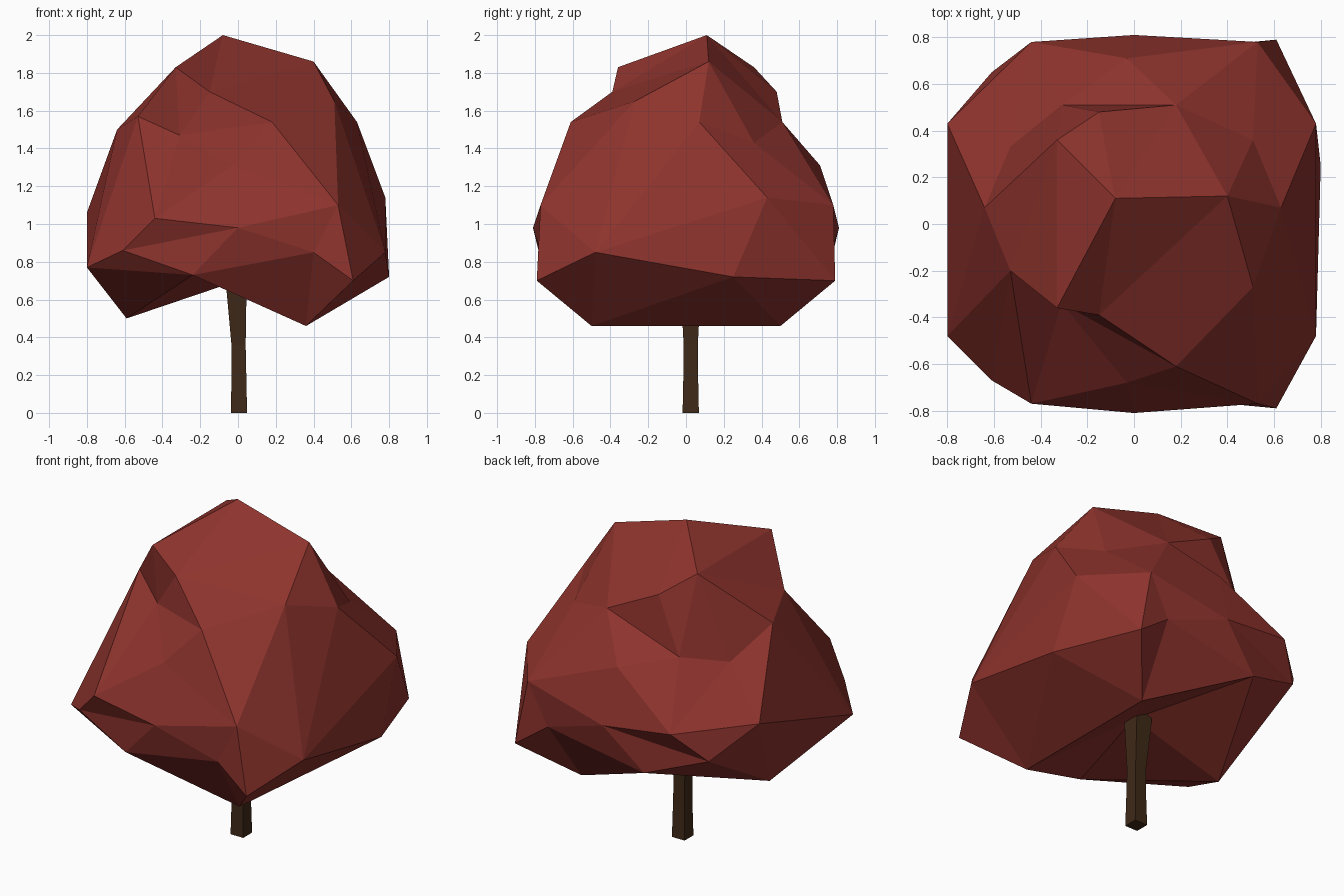
import bpy, bmesh, math
from mathutils import Vector

if "Cube" in bpy.data.objects:
    bpy.data.objects.remove(bpy.data.objects["Cube"])


def material(name, rgb):
    m = bpy.data.materials.new(name)
    m.diffuse_color = (*rgb, 1)
    m.use_nodes = True
    m.node_tree.nodes["Principled BSDF"].inputs["Base Color"].default_value = m.diffuse_color
    return m


def finish(bm, name, mat):
    mesh = bpy.data.meshes.new(name)
    bm.to_mesh(mesh)
    bm.free()
    mesh.materials.append(mat)
    obj = bpy.data.objects.new(name, mesh)
    bpy.context.collection.objects.link(obj)
    return obj


def turn_crease(a, b):
    """Flip the edge between two triangles so that it joins corners a and b."""
    for face in a.link_faces:
        edge = next(e for e in face.edges if a not in e.verts)
        if any(b in f.verts for f in edge.link_faces):
            if not any(e.other_vert(a) == b for e in a.link_edges):
                bmesh.ops.rotate_edges(bm, edges=[edge], use_ccw=False)
            return


# Foliage corners without a mirrored partner
points = [
    (-.08, .11, 2.0), (.40, .12, 1.86), (.63, .07, 1.54), (-.64, .07, 1.50),
    (.80, .25, .72), (-.59, .03, .50), (0, 0, .70),
    (.51, -.27, 1.65), (.51, .36, 1.43),
    (-.31, -.34, 1.47), (-.31, .51, 1.37),
    (-.53, -.20, 1.57), (-.53, .33, 1.33),
    (.78, -.48, .85), (.78, .43, 1.14),
    (-.80, -.48, .77), (-.80, .43, 1.06),
]
# Foliage corners that occur front and back: x, z, front depth, back depth
pairs = [
    (-.33, 1.83, .36, .36), (-.15, 1.70, .39, .48), (.18, 1.54, .61, .51),
    (-.03, 1.31, .68, .71), (.53, 1.10, .77, .78), (-.61, .86, .67, .65),
    (-.44, 1.03, .77, .78), (0, .98, .81, .81), (.40, .85, .77, .77),
    (.61, .70, .79, .79), (.36, .46, .50, .50), (-.24, .73, .75, .75),
]
for x, z, front, back in pairs:
    points += [(x, -front, z), (x, back, z)]

# Foliage: connect the corners as on a ball, then pull them to their places
centre = Vector((0, 0, 1.1))
bm = bmesh.new()
corners = [bm.verts.new((Vector(p) - centre).normalized()) for p in points]
bmesh.ops.convex_hull(bm, input=bm.verts[:])
for vert, p in zip(corners, points):
    vert.co = p

# Creases: underside ridge, overhangs, lower rim
for a, b in [(37, 38), (11, 29), (9, 21), (10, 22), (20, 8), (23, 31),
             (24, 32), (27, 31), (28, 32), (27, 16), (33, 39), (34, 40)]:
    turn_crease(corners[a], corners[b])
finish(bm, "foliage", material("leaf_red", (.27, .033, .026)))

# Trunk: four-sided rings (x, y, z, radius)
bm = bmesh.new()
rings = []
for x, y, z, r in [(.005, .025, 0, .061), (.005, .025, .20, .055),
                   (.003, .025, .36, .053), (-.008, .025, .65, .075),
                   (-.008, .025, .76, .078)]:
    rings.append([bm.verts.new((x + r * math.cos((i + .5) * math.pi / 2),
                                y + r * math.sin((i + .5) * math.pi / 2), z))
                  for i in range(4)])
for low, high in zip(rings, rings[1:]):
    for i in range(4):
        j = (i + 1) % 4
        bm.faces.new((low[i], low[j], high[j], high[i]))
bm.faces.new(rings[0][::-1])
bm.faces.new(rings[-1])
finish(bm, "trunk", material("bark", (.05, .022, .009)))
